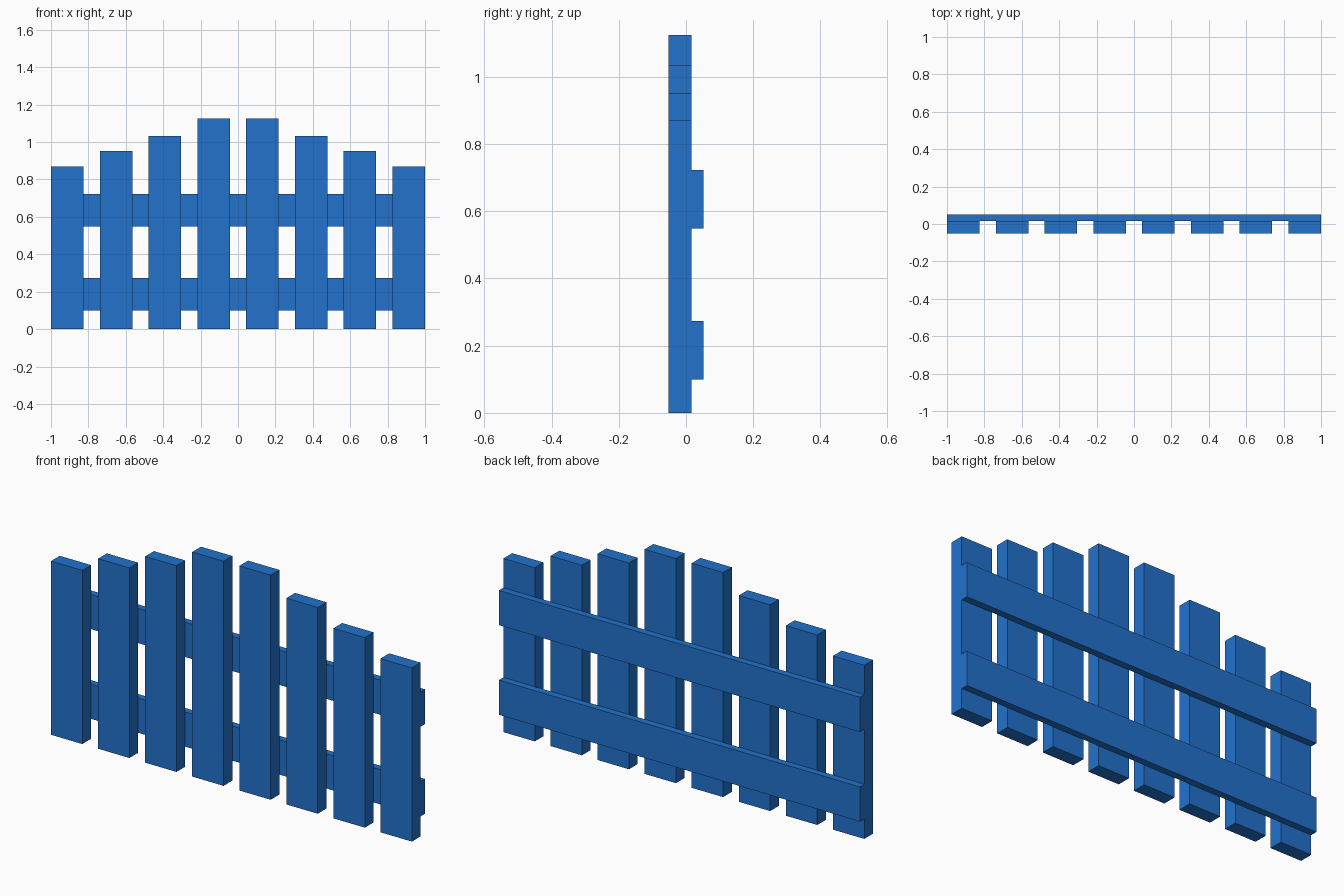
import bpy
import bmesh
from mathutils import Vector

# Remove the default object
cube = bpy.data.objects.get("Cube")
if cube:
    bpy.data.objects.remove(cube, do_unlink=True)

# Single painted finish
paint = bpy.data.materials.new("blue_paint")
paint.use_nodes = True
blue = (0.016, 0.168, 0.604, 1.0)
paint.diffuse_color = blue
paint.node_tree.nodes["Principled BSDF"].inputs["Base Color"].default_value = blue


def board(name, low, high):
    """Flat-faced box spanning two opposite corners."""
    low, high = Vector(low), Vector(high)
    size, centre = high - low, (low + high) / 2
    bm = bmesh.new()
    bmesh.ops.create_cube(bm, size=1.0)
    bmesh.ops.scale(bm, vec=size, verts=bm.verts)
    mesh = bpy.data.meshes.new(name)
    bm.to_mesh(mesh)
    bm.free()
    mesh.materials.append(paint)
    obj = bpy.data.objects.new(name, mesh)
    obj.location = centre
    bpy.context.collection.objects.link(obj)
    return obj


FRONT, JOINT, BACK = -0.052, 0.017, 0.052
WIDTH = 0.174
PITCH = (2.0 - WIDTH) / 7

# Pickets, stepping down from the middle to both ends
for step, height in enumerate((1.125, 1.033, 0.952, 0.87)):
    for side, sign in (("left", 1), ("right", -1)):
        x = sign * PITCH * (step + 0.5)
        board(f"picket_{side}_{step + 1}",
              (x - WIDTH / 2, FRONT, 0), (x + WIDTH / 2, JOINT, height))

# Horizontal rails across the back
for name, z in (("lower_rail", 0.1), ("upper_rail", 0.549)):
    board(name, (-1, JOINT, z), (1, BACK, z + WIDTH))
